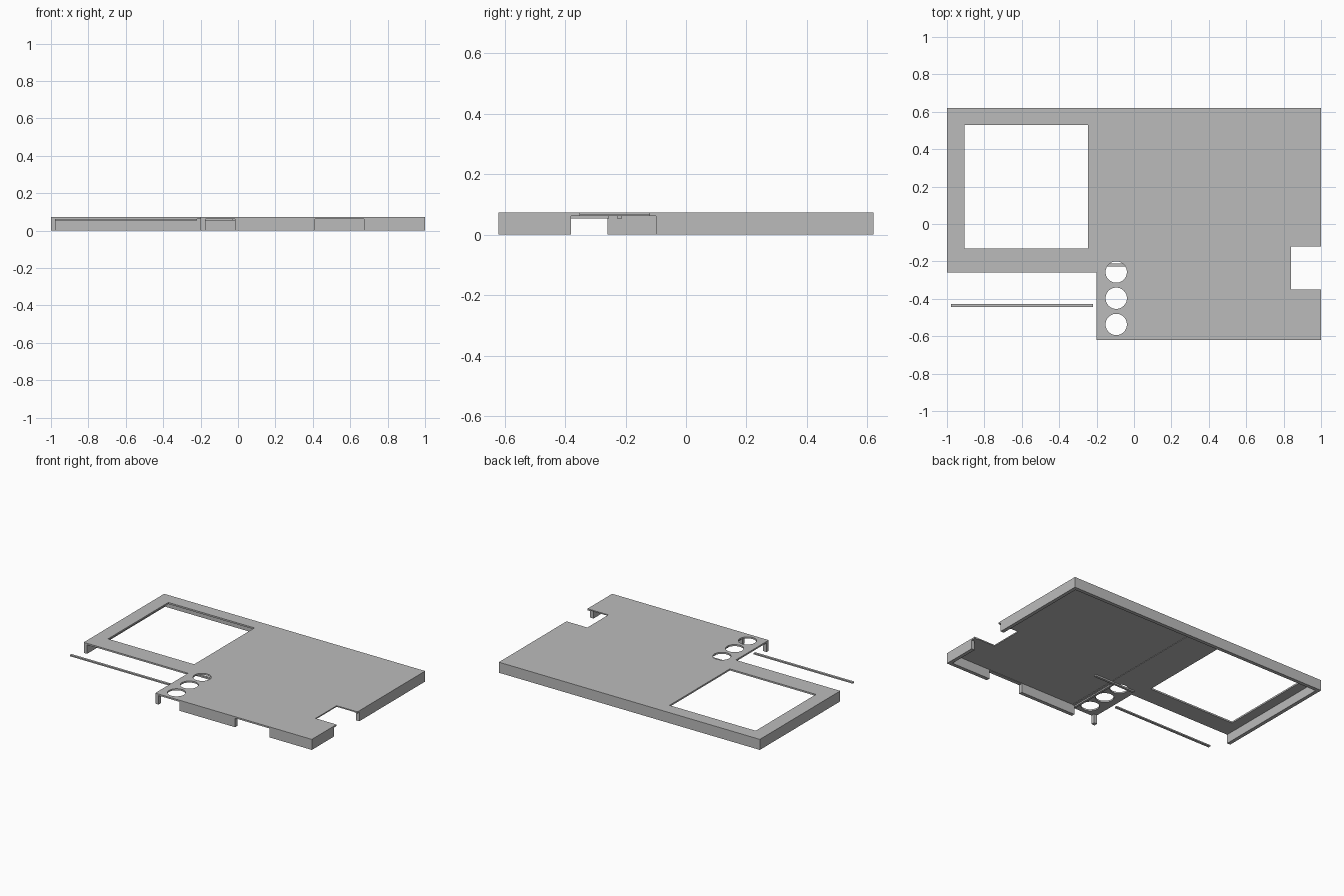
import bpy, bmesh
from mathutils import Vector

cube = bpy.data.objects.get("Cube")
if cube:
    bpy.data.objects.remove(cube, do_unlink=True)

grey = bpy.data.materials.new("plain grey")
grey.use_nodes = True
colour = (0.5, 0.5, 0.5, 1)
grey.diffuse_color = colour
grey.node_tree.nodes["Principled BSDF"].inputs["Base Color"].default_value = colour

TOP, UNDER = 0.073, 0.062   # panel top and underside
T = 0.025                   # wall thickness
W, D = 1.0, 0.62            # half width and half depth


def add_object(name, bm):
    bmesh.ops.recalc_face_normals(bm, faces=bm.faces)
    mesh = bpy.data.meshes.new(name)
    bm.to_mesh(mesh)
    bm.free()
    mesh.materials.append(grey)
    obj = bpy.data.objects.new(name, mesh)
    bpy.context.collection.objects.link(obj)
    return obj


def prism(name, outline, z0, z1):
    bm = bmesh.new()
    face = bm.faces.new([bm.verts.new((x, y, z0)) for x, y in outline])
    up = bmesh.ops.extrude_face_region(bm, geom=[face])["geom"]
    verts = [v for v in up if isinstance(v, bmesh.types.BMVert)]
    bmesh.ops.translate(bm, verts=verts, vec=(0, 0, z1 - z0))
    return add_object(name, bm)


def box(name, x0, x1, y0, y1, z0, z1):
    return prism(name, [(x0, y0), (x1, y0), (x1, y1), (x0, y1)], z0, z1)


def cut(target, cutter):
    cutter.hide_render = True
    cutter.hide_viewport = True
    cutter.display_type = 'WIRE'
    mod = target.modifiers.new(cutter.name, 'BOOLEAN')
    mod.operation = 'DIFFERENCE'
    mod.solver = 'EXACT'
    mod.object = cutter


# Top panel with stepped front corner and side notch
panel = prism("top_panel", [
    (-W, -0.26), (-0.2, -0.26), (-0.2, -D), (W, -D), (W, -0.35), (0.84, -0.35),
    (0.84, -0.12), (W, -0.12), (W, D), (-W, D)], UNDER, TOP)

# Display window, round button holes and shallow underside recess
cut(panel, box("window_cutter", -0.905, -0.245, -0.13, 0.53, 0, 0.2))
for i in range(3):
    bm = bmesh.new()
    bmesh.ops.create_cone(bm, cap_ends=True, segments=48, radius1=0.057,
                          radius2=0.057, depth=0.2)
    bmesh.ops.translate(bm, verts=bm.verts, vec=Vector((-0.095, -0.257 - 0.14 * i, 0.07)))
    cut(panel, add_object(f"button_hole_cutter_{i + 1}", bm))
cut(panel, box("recess_cutter", 0, W - T, -D + T, D - T, 0, UNDER + 0.003))

# Side walls, with gaps for the connectors
box("back_wall", -W, W, D - T, D, 0, UNDER)
box("right_wall", -W, -W + T, -0.26, D - T, 0, UNDER)
box("left_wall_rear", W - T, W, -0.1, D - T, 0, UNDER)
box("left_wall_front", W - T, W, -D + T, -0.38, 0, UNDER)
for name, x0, x1 in (("corner_post", -0.2, -0.2 + T),
                     ("front_wall_middle", -0.015, 0.412),
                     ("front_wall_left", 0.675, W)):
    box(name, x0, x1, -D, -D + T, 0, UNDER)

# Underside ribs around the buttons
box("button_rib_cross", -0.18, 0.13, -0.228, -0.212, 0.053, UNDER + 0.002)
box("button_rib_side", -0.03, -0.015, -D + T, -0.255, 0.053, UNDER + 0.002)

# Loose bar in front of the stepped corner
box("front_bar", -0.978, -0.218, -0.444, -0.427, 0.053, UNDER)
